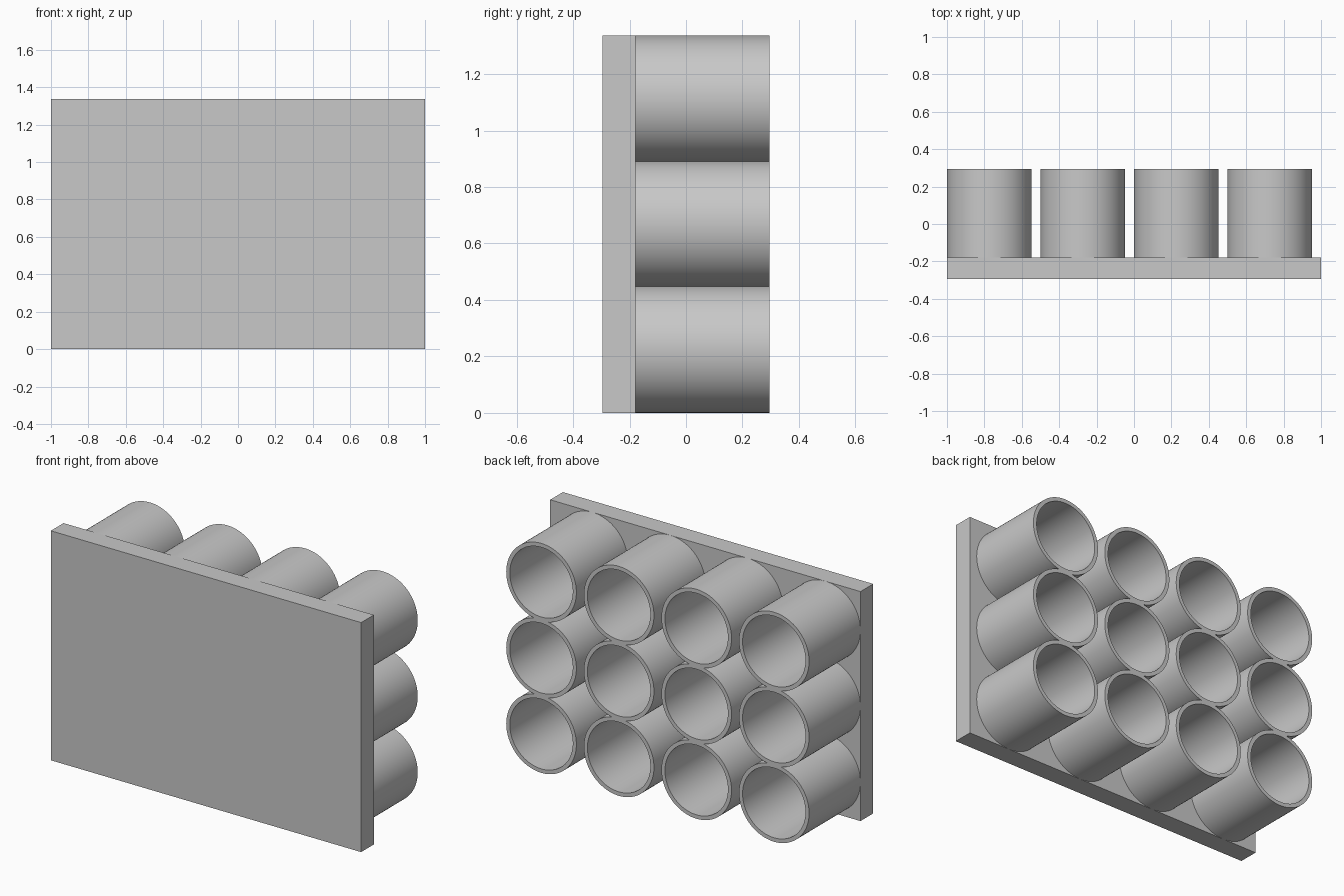
import bpy, bmesh, math

if "Cube" in bpy.data.objects:
    bpy.data.objects.remove(bpy.data.objects["Cube"])

grey = bpy.data.materials.new("light grey")
grey.diffuse_color = (0.58, 0.58, 0.58, 1)
grey.use_nodes = True
grey.node_tree.nodes["Principled BSDF"].inputs["Base Color"].default_value = grey.diffuse_color

HEIGHT = 1.337
FRONT, FACE, RIM = -0.295, -0.178, 0.295   # plate front, plate back, tube ends
R_OUT, R_IN = 0.226, 0.203
SEGMENTS = 96


def finish(bm, name):
    bmesh.ops.recalc_face_normals(bm, faces=bm.faces)
    mesh = bpy.data.meshes.new(name)
    bm.to_mesh(mesh)
    bm.free()
    mesh.materials.append(grey)
    obj = bpy.data.objects.new(name, mesh)
    bpy.context.collection.objects.link(obj)
    return obj


def ring(bm, cx, cz, r, y):
    steps = [2 * math.pi * i / SEGMENTS for i in range(SEGMENTS)]
    return [bm.verts.new((cx + r * math.cos(a), y, cz + r * math.sin(a))) for a in steps]


def tube(name, cx, cz):
    # outer wall, rim and bore, open where it meets the plate
    bm = bmesh.new()
    loops = [ring(bm, cx, cz, r, y) for r, y in
             ((R_OUT, FACE), (R_OUT, RIM), (R_IN, RIM), (R_IN, FACE))]
    for a, b in zip(loops, loops[1:]):
        for i in range(SEGMENTS):
            j = (i + 1) % SEGMENTS
            bm.faces.new((a[i], a[j], b[j], b[i]))
    # hidden base ring keeps the solid closed
    a, b = loops[-1], loops[0]
    for i in range(SEGMENTS):
        j = (i + 1) % SEGMENTS
        bm.faces.new((a[i], a[j], b[j], b[i]))
    obj = finish(bm, name)
    bpy.ops.object.select_all(action='DESELECT')
    obj.select_set(True)
    bpy.context.view_layer.objects.active = obj
    bpy.ops.object.shade_smooth_by_angle(angle=math.radians(30))


# Flat mounting plate
bm = bmesh.new()
bmesh.ops.create_cube(bm, size=1)
for v in bm.verts:
    v.co = (v.co.x * 2,
            FRONT if v.co.y < 0 else FACE,
            0 if v.co.z < 0 else HEIGHT)
finish(bm, "back_plate")

# Grid of open tubes, four columns by three rows, flush with the left edge
row_step = (HEIGHT - 2 * R_OUT) / 2
for row in range(3):
    for col in range(4):
        tube(f"tube_{row + 1}_{col + 1}", -1 + R_OUT + 0.5 * col, R_OUT + row_step * row)
